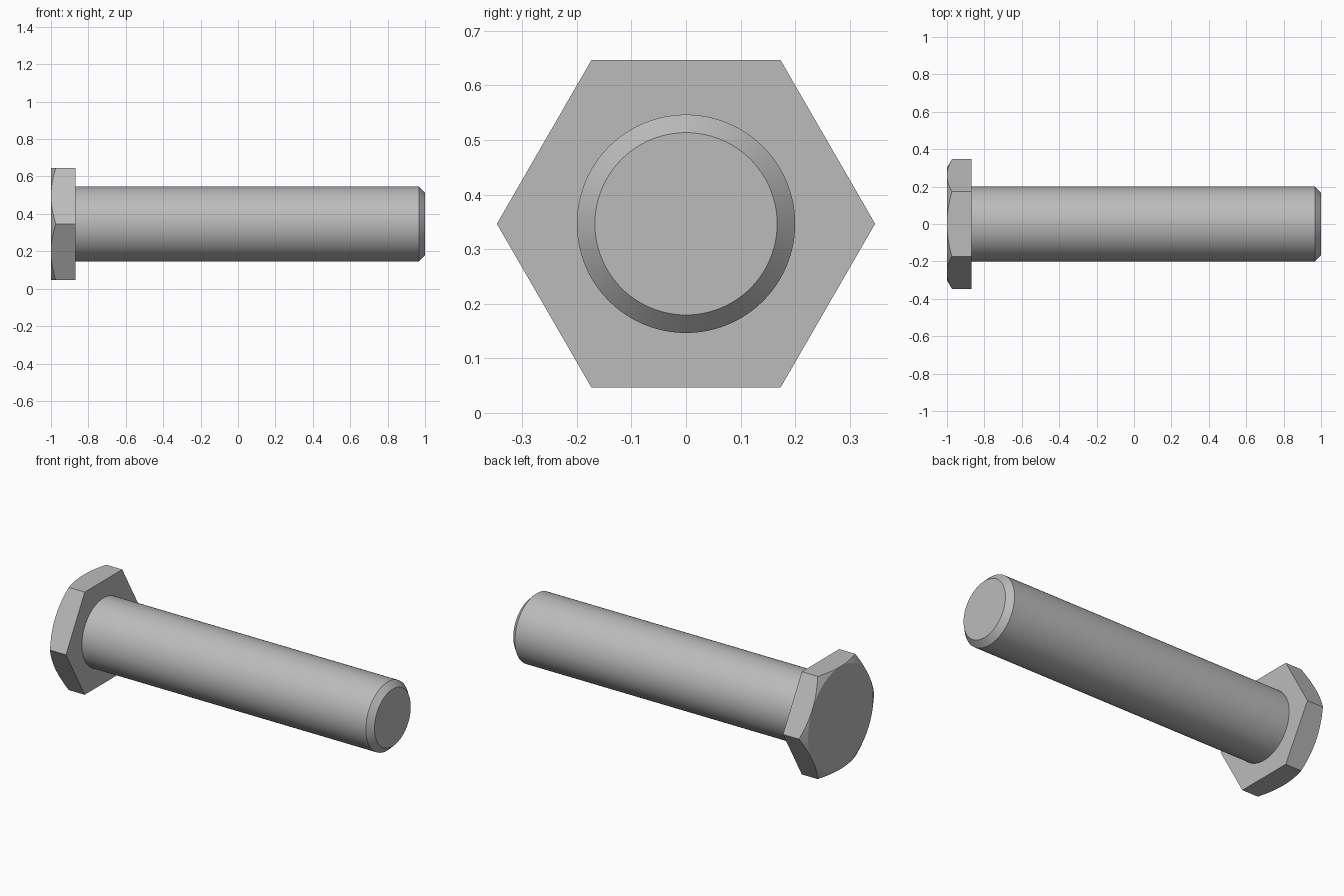
import bpy
import bmesh
from math import cos, pi, radians, sin, tau

cube = bpy.data.objects.get("Cube")
if cube:
    bpy.data.objects.remove(cube, do_unlink=True)

FLAT = 0.3                       # half the width across the head's flats
CORNER = FLAT / cos(pi / 6)      # centre to corner of the head
SHANK = 0.2                      # shank radius
BEVEL = 0.033                    # shank tip chamfer
HEAD_TOP, HEAD_BASE, TIP = -1.0, -0.87, 1.0
SLOPE = 0.57                     # head chamfer depth per unit of radius
SEGMENTS = 96

steel = bpy.data.materials.new("steel grey")
steel.use_nodes = True
steel.diffuse_color = (0.5, 0.5, 0.5, 1)
steel.node_tree.nodes["Principled BSDF"].inputs["Base Color"].default_value = (0.5, 0.5, 0.5, 1)


def hex_radius(angle):
    """Distance from the axis to the hexagon, with corners at top and bottom."""
    return FLAT / cos((angle + pi / 6) % (pi / 3) - pi / 6)


def loft(name, rings):
    """Skin closed rings along x; each ring maps an angle to (x, radius)."""
    bm = bmesh.new()
    loops = []
    for ring in rings:
        loop = []
        for i in range(SEGMENTS):
            a = tau * i / SEGMENTS
            x, r = ring(a)
            loop.append(bm.verts.new((x, r * sin(a), CORNER + r * cos(a))))
        loops.append(loop)
    for first, second in zip(loops, loops[1:]):
        for i in range(SEGMENTS):
            j = (i + 1) % SEGMENTS
            bm.faces.new((first[i], first[j], second[j], second[i]))
    bm.faces.new(loops[0])
    bm.faces.new(loops[-1])
    bmesh.ops.remove_doubles(bm, verts=bm.verts, dist=0.00001)
    bmesh.ops.recalc_face_normals(bm, faces=bm.faces)
    mesh = bpy.data.meshes.new(name)
    bm.to_mesh(mesh)
    bm.free()
    mesh.materials.append(steel)
    obj = bpy.data.objects.new(name, mesh)
    bpy.context.collection.objects.link(obj)
    bpy.ops.object.select_all(action="DESELECT")
    obj.select_set(True)
    bpy.context.view_layer.objects.active = obj
    bpy.ops.object.shade_smooth_by_angle(angle=radians(25))
    return obj


# Hexagonal head: round top face, conical chamfer meeting the flats, flat base
loft("hex_head", [
    lambda a: (HEAD_TOP, FLAT),
    lambda a: (HEAD_TOP + SLOPE * (hex_radius(a) - FLAT), hex_radius(a)),
    lambda a: (HEAD_BASE, hex_radius(a)),
])

# Plain round shank with a chamfered tip, set slightly into the head
loft("shank", [
    lambda a: (HEAD_BASE - 0.02, SHANK),
    lambda a: (TIP - BEVEL, SHANK),
    lambda a: (TIP, SHANK - BEVEL),
])
